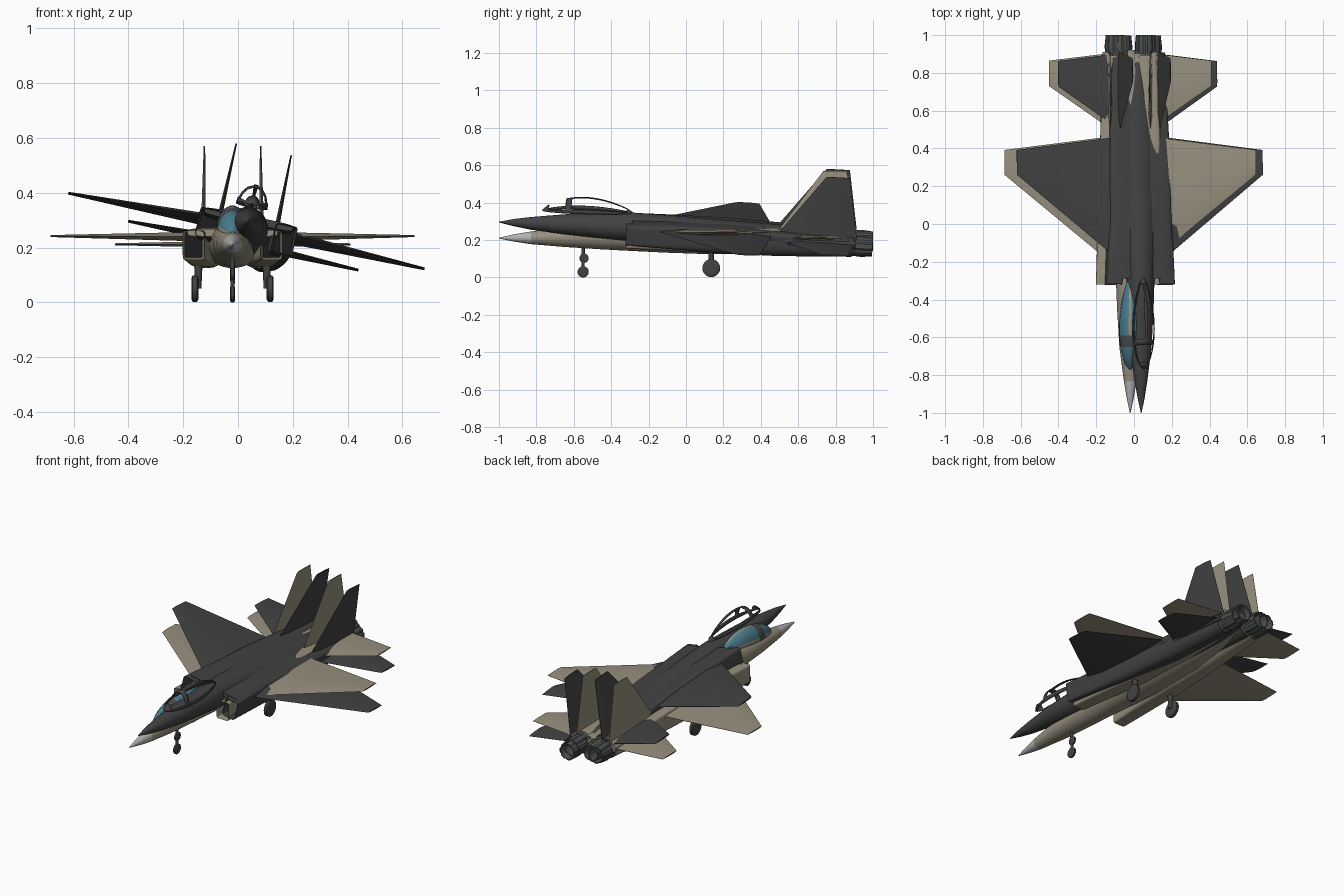
import bpy, bmesh
from math import sin, cos, pi, radians, copysign
from mathutils import Matrix, Vector

if "Cube" in bpy.data.objects:
    bpy.data.objects.remove(bpy.data.objects["Cube"])


def material(name, rgb, rough=0.6):
    m = bpy.data.materials.new(name)
    m.use_nodes = True
    m.diffuse_color = (*rgb, 1)
    bsdf = next(n for n in m.node_tree.nodes if n.type == 'BSDF_PRINCIPLED')
    bsdf.inputs["Base Color"].default_value = (*rgb, 1)
    bsdf.inputs["Roughness"].default_value = rough
    return m


CHARCOAL = material("charcoal", (.055, .055, .056))
TAN = material("tan", (.31, .28, .21))
SILVER = material("silver", (.45, .45, .45))
TEAL = material("teal_glass", (.07, .21, .28), .2)
STEEL = material("dark_steel", (.075, .08, .08))
BLACK = material("black", (.012, .012, .012))


def build(name, rings, mats, place, mirror=False, closed=True, rule=None,
          hollow=0, drop=None, shell=0, smooth=35):
    """Skin a row of rings; rule picks materials, hollow sinks the first cap."""
    bm = bmesh.new()
    rows = [[bm.verts.new(p) for p in ring] for ring in rings]
    n = len(rows[0])
    for i in range(len(rows) - 1):
        for j in range(n if closed else n - 1):
            k = (j + 1) % n
            if drop and drop(i, j):
                continue
            f = bm.faces.new((rows[i][j], rows[i][k], rows[i + 1][k], rows[i + 1][j]))
            f.material_index = rule(i, j) if rule else 0
    if closed:
        cap = bm.faces.new(rows[0])
        bm.faces.new(rows[-1])
    bmesh.ops.recalc_face_normals(bm, faces=bm.faces[:])
    if hollow:
        bmesh.ops.inset_individual(bm, faces=[cap], thickness=.009)
        cap.material_index = 1
        for v in cap.verts:
            v.co.y += hollow
    bmesh.ops.delete(bm, geom=[v for v in bm.verts if not v.link_faces], context='VERTS')
    me = bpy.data.meshes.new(name)
    bm.to_mesh(me)
    bm.free()
    for m in mats:
        me.materials.append(m)
    me.shade_smooth()
    me.set_sharp_from_angle(angle=radians(smooth))
    ob = bpy.data.objects.new(name, me)
    bpy.context.collection.objects.link(ob)
    ob.matrix_world = place
    if shell:
        ob.modifiers.new("Shell", 'SOLIDIFY').thickness = shell
    if mirror:
        ob.modifiers.new("Mirror", 'MIRROR')
    return ob


def oval(y, cx, hw, top, bottom, power=2, n=28):
    """Rounded cross-section at y; a higher power makes it boxier."""
    cz, hh = (top + bottom) / 2, (top - bottom) / 2
    curve = lambda v: copysign(abs(v) ** (2 / power), v)
    ang = [2 * pi * (i + .5) / n for i in range(n)]
    return [Vector((cx + hw * curve(cos(a)), y, cz + hh * curve(sin(a)))) for a in ang]


def turned(axis, centre, profile, n=20):
    """Rings of (offset, radius) around an axis."""
    order = {'x': (0, 1, 2), 'y': (1, 2, 0), 'z': (2, 0, 1)}[axis]
    rings = []
    for off, r in profile:
        ring = []
        for i in range(n):
            v = Vector(centre)
            v[order[0]] += off
            v[order[1]] += r * cos(2 * pi * i / n)
            v[order[2]] += r * sin(2 * pi * i / n)
            ring.append(v)
        rings.append(ring)
    return rings


def blade(sections, upright=False):
    """Thin aerofoil sections given as (x, z, front y, back y, half thickness)."""
    outline = [(0, 0), (.2, .9), (.65, .8), (1, .08), (1, -.08), (.65, -.8), (.2, -.9)]
    return [[Vector((x + t * h * upright, a + (b - a) * c, z + t * h * (not upright)))
             for c, t in outline] for x, z, a, b, h in sections]


def jet(tag, place, skin, nose, glazed, canopy_lift):
    part = lambda s: tag + "_" + s

    # Fuselage with nose cone
    body = [(-1, .002, .212, .208), (-.92, .019, .231, .192), (-.83, .034, .246, .178),
            (-.65, .058, .27, .163), (-.45, .07, .287, .15), (-.3, .076, .298, .142),
            (-.1, .09, .294, .132), (.1, .1, .286, .125), (.45, .1, .275, .125),
            (.75, .07, .262, .15), (.92, .03, .245, .18)]
    build(part("fuselage"), [oval(y, 0, w, t, b) for y, w, t, b in body], [skin, nose],
          place, rule=lambda i, j: int(i < 2))

    # Flat upper deck joining the body and the engine pods
    deck = [(-.29, .165, .268, .24), (-.1, .165, .272, .225), (.2, .165, .272, .215),
            (.5, .158, .262, .205), (.9, .14, .24, .2)]
    build(part("upper_deck"), [oval(y, 0, w, t, b, 5) for y, w, t, b in deck], [skin], place)

    # Engine pods, square at the intake and round at the back
    pods = [(-.32, .142, .04, .262, .155, 9), (-.12, .128, .048, .266, .145, 6),
            (.15, .11, .06, .264, .13, 3.5), (.5, .094, .064, .262, .125, 2.5),
            (.89, .08, .058, .253, .137, 2)]
    build(part("engine_pods"), [oval(*s) for s in pods], [skin, BLACK], place,
          mirror=True, hollow=.12)

    # Exhaust nozzles with raised petals and a dark throat
    profile = [(.86, .054), (.885, .057), (.9, .052), (.94, .056), (1, .05),
               (1, .043), (.92, .036), (.9, .012)]
    rings = turned('y', (.08, 0, .195), profile, 28)
    for ring in rings[2:5]:
        for i, v in enumerate(ring):
            if i % 4 == 0:
                v.x, v.z = .08 + (v.x - .08) * .9, .195 + (v.z - .195) * .9
    build(part("exhaust_nozzles"), rings, [STEEL, BLACK], place, mirror=True,
          rule=lambda i, j: int(i > 5), smooth=20)

    # Tail booms beside the engines
    build(part("tail_booms"), [oval(y, .125, w, .232, .195, 4) for y, w in
                               ((.42, .03), (.6, .034), (.91, .022))], [skin], place, mirror=True)

    # Wings, tailplanes and fins
    build(part("wings"), blade([(.1, .24, -.205, .46, .02), (.17, .24, -.15, .455, .018),
                                (.665, .242, .26, .392, .004)]), [skin], place, mirror=True)
    build(part("tailplanes"), blade([(.1, .212, .5, .905, .012), (.43, .212, .73, .865, .004)]),
          [skin], place, mirror=True)
    build(part("fins"), blade([(.107, .235, .48, .915, .011), (.1025, .57, .735, .86, .003)], True),
          [skin], place, mirror=True)

    # Canopy: sills, windscreen arch and spine, with or without glazing
    angles = [0, 16, 35, 58, 82, 98, 122, 145, 164, 180]
    rings = []
    for i in range(17):
        s = i / 16
        swell = abs(sin(pi * s ** .85))
        w, h = .006 + .053 * swell ** .7, .008 + .074 * swell ** .8
        rings.append([Vector((w * cos(radians(a)), -.77 + .48 * s,
                              .25 + .045 * s + h * sin(radians(a)))) for a in angles])
    arch = lambda i: i in (4, 5) if glazed else i in (0, 4, 15)
    spine = lambda i, j: j == 4 and i > 4
    frame = lambda i, j: arch(i) or spine(i, j) or j in (0, 8) or i == 15

    def paint(i, j):
        if not frame(i, j):
            return 1
        return 2 if arch(i) and glazed else 0

    hinge = Vector((0, -.29, .295))
    tilt = (Matrix.Translation(hinge) @ Matrix.Rotation(-canopy_lift, 4, 'X')
            @ Matrix.Translation(-hinge))
    build(part("canopy"), rings, [skin, TEAL, STEEL], place @ tilt, closed=False, rule=paint,
          drop=None if glazed else lambda i, j: not frame(i, j),
          shell=0 if glazed else .005)


# Level aircraft and the rolled, slightly pitched one beside it
level = Matrix.Translation((-.02, 0, 0))
pivot = Vector((0, .33, .24))
rolled = (Matrix.Translation((.03, .33, .2575)) @ Matrix.Rotation(radians(12), 4, 'Y')
          @ Matrix.Rotation(radians(-3), 4, 'X') @ Matrix.Translation(-pivot))
jet("tan", level, TAN, SILVER, True, 0)
jet("charcoal", rolled, CHARCOAL, CHARCOAL, False, radians(4))


# Landing gear under the level aircraft
def wheel(name, centre, r, half, mirror=False):
    prof = [(-half, r * .55), (-half, r * .8), (-half * .6, r), (half * .6, r),
            (half, r * .8), (half, r * .55)]
    build(name, turned('x', centre, prof), [CHARCOAL], level, mirror)


wheel("nose_wheel", (0, -.55, .03), .03, .009)
wheel("nose_gear_knuckle", (0, -.545, .103), .025, .008)
build("nose_strut", turned('z', (0, -.55, 0), [(.03, .007), (.1, .009), (.17, .009)], 12),
      [CHARCOAL], level)
wheel("main_wheels", (.1375, .135, .05), .048, .013, True)
build("main_struts", turned('z', (.125, .135, 0), [(.05, .011), (.1, .014), (.17, .016)], 12),
      [CHARCOAL], level, True)
